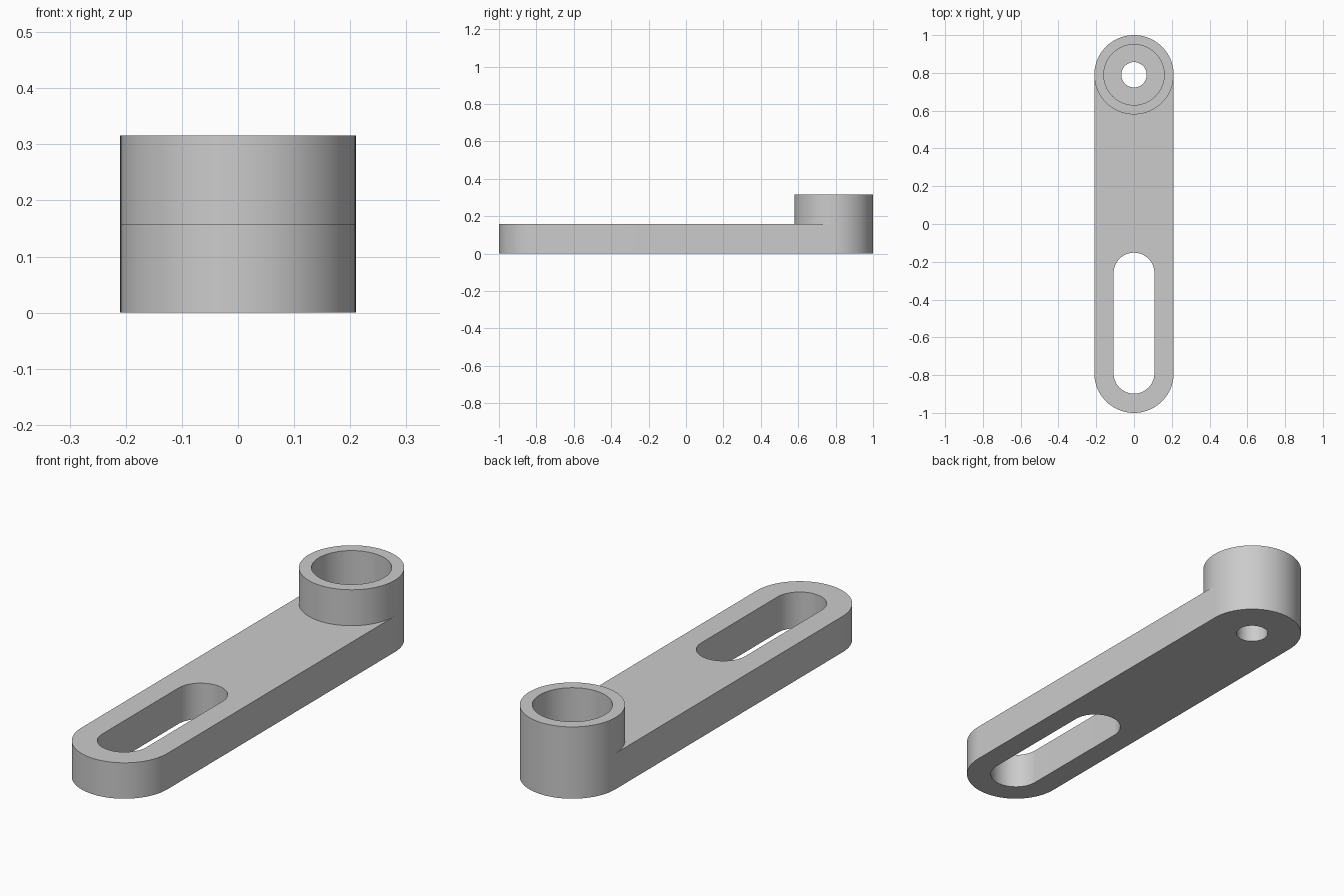
import bpy, bmesh
from math import sin, cos, pi

if "Cube" in bpy.data.objects:
    bpy.data.objects.remove(bpy.data.objects["Cube"])

WIDTH_R = 0.21      # radius of the rounded ends and of the boss
END_Y = 0.79        # centre of each rounded end
PLATE_H = 0.158
BOSS_H = 0.316
SEG = 48            # segments per half circle

grey = bpy.data.materials.new("plain grey")
grey.use_nodes = True
colour = (0.6, 0.6, 0.6, 1)
grey.diffuse_color = colour
grey.node_tree.nodes["Principled BSDF"].inputs["Base Color"].default_value = colour


def stadium(r, y0, y1):
    """Closed outline with half-circle ends centred at y0 and y1 (a circle if equal)."""
    pts = []
    for cy, start in ((y1, 0), (y0, pi)):
        last = SEG if y0 == y1 else SEG + 1
        for i in range(last):
            a = start + pi * i / SEG
            pts.append((r * cos(a), cy + r * sin(a)))
    return pts


def extruded(name, outlines, z0, z1, open_bottom=False):
    """Fill nested outlines (outer first, then holes) and extrude them upward."""
    bm = bmesh.new()
    edges = []
    for pts in outlines:
        vs = [bm.verts.new((x, y, z0)) for x, y in pts]
        edges += [bm.edges.new((v, vs[i - 1])) for i, v in enumerate(vs)]
    bmesh.ops.triangle_fill(bm, edges=edges, use_beauty=True)
    base = list(bm.faces)
    new = bmesh.ops.extrude_face_region(bm, geom=base, use_keep_orig=True)["geom"]
    for v in new:
        if isinstance(v, bmesh.types.BMVert):
            v.co.z = z1
    bmesh.ops.recalc_face_normals(bm, faces=bm.faces)
    if open_bottom:
        hidden = [f for f in bm.faces if all(v.co.z < z0 + 1e-4 for v in f.verts)]
        bmesh.ops.delete(bm, geom=hidden, context="FACES_ONLY")
    mesh = bpy.data.meshes.new(name)
    bm.to_mesh(mesh)
    bm.free()
    mesh.materials.append(grey)
    ob = bpy.data.objects.new(name, mesh)
    bpy.context.collection.objects.link(ob)
    bpy.ops.object.select_all(action="DESELECT")
    ob.select_set(True)
    bpy.context.view_layer.objects.active = ob
    bpy.ops.object.shade_smooth_by_angle()
    return ob


# Flat arm with an adjustment slot and a bolt hole
extruded("arm_plate", [stadium(WIDTH_R, -END_Y, END_Y),
                       stadium(0.108, -END_Y, -0.26),
                       stadium(0.067, END_Y, END_Y)], 0, PLATE_H)

# Raised boss whose wide bore ends on the plate
extruded("boss_ring", [stadium(WIDTH_R, END_Y, END_Y),
                       stadium(0.16, END_Y, END_Y)], PLATE_H, BOSS_H, open_bottom=True)
